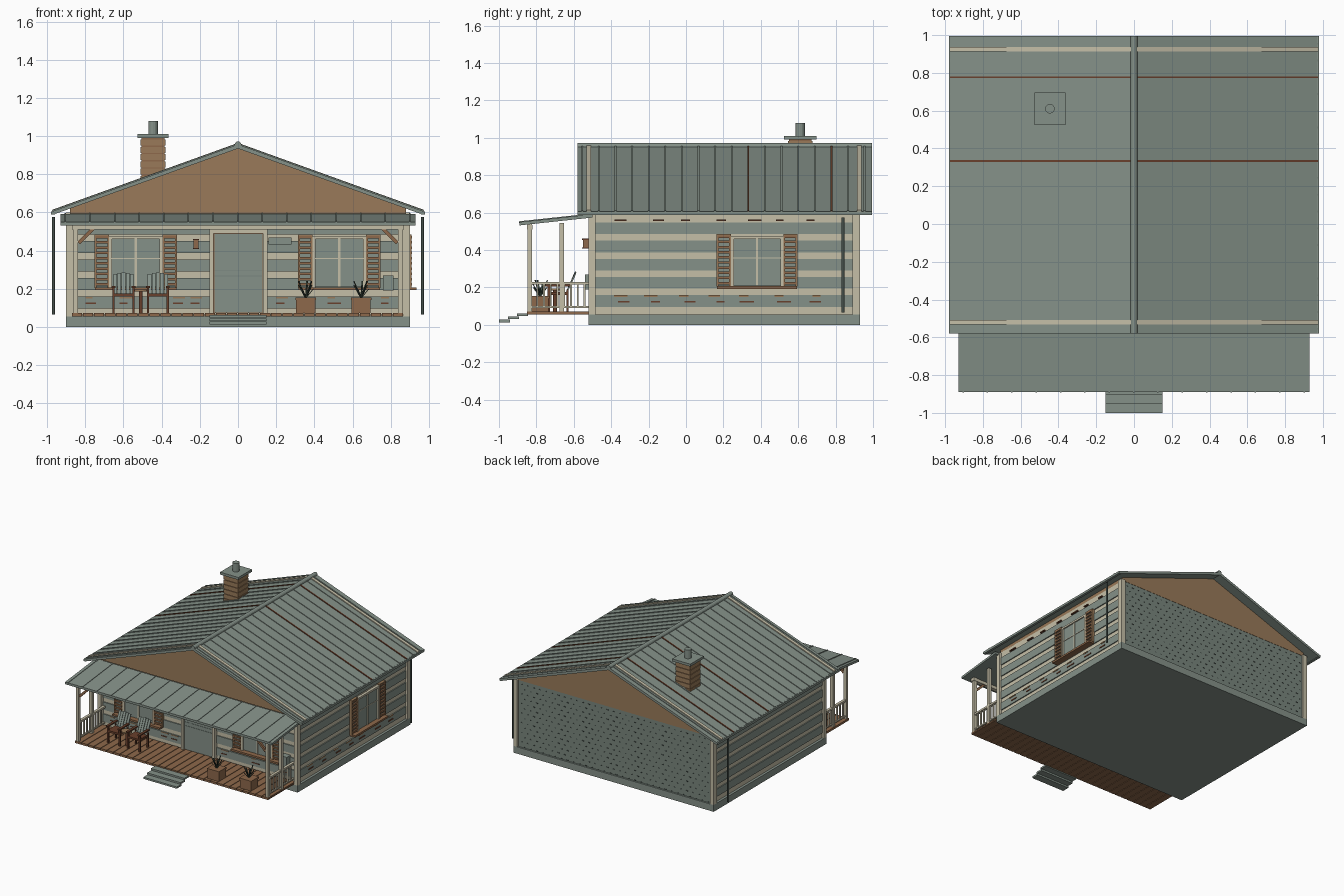
import bpy, bmesh, math, random
from mathutils import Vector, Matrix

if "Cube" in bpy.data.objects:
    bpy.data.objects.remove(bpy.data.objects["Cube"])

random.seed(4)


def mat(name, r, g, b):
    m = bpy.data.materials.new(name)
    m.diffuse_color = (r, g, b, 1)
    m.use_nodes = True
    m.node_tree.nodes["Principled BSDF"].inputs["Base Color"].default_value = m.diffuse_color
    return m


GREY = mat("grey_green", 0.235, 0.285, 0.25)
SHINGLE = mat("shingle_grey", 0.19, 0.235, 0.205)
DARK = mat("dark_grey", 0.06, 0.08, 0.07)
CREAM = mat("cream", 0.56, 0.52, 0.39)
TAN = mat("tan_wood", 0.32, 0.195, 0.10)
DECK = mat("deck_brown", 0.27, 0.14, 0.07)
RUST = mat("rust", 0.14, 0.05, 0.025)
LEAF = mat("leaf_green", 0.05, 0.075, 0.055)


def finish(name, bm, m):
    bmesh.ops.recalc_face_normals(bm, faces=bm.faces)
    me = bpy.data.meshes.new(name)
    bm.to_mesh(me)
    bm.free()
    me.materials.append(m)
    ob = bpy.data.objects.new(name, me)
    bpy.context.collection.objects.link(ob)
    return ob


def boxes(name, m, *specs):
    """Each spec is x0, x1, y0, y1, z0, z1."""
    bm = bmesh.new()
    for x0, x1, y0, y1, z0, z1 in specs:
        bmesh.ops.create_cube(bm, size=1, matrix=Matrix.Translation(
            ((x0 + x1) / 2, (y0 + y1) / 2, (z0 + z1) / 2))
            @ Matrix.Diagonal((abs(x1 - x0), abs(y1 - y0), abs(z1 - z0), 1)))
    return finish(name, bm, m)


def beams(name, m, w, h, *ends):
    """Square bars between pairs of points."""
    bm = bmesh.new()
    for a, b in ends:
        a, b = Vector(a), Vector(b)
        d = b - a
        rot = d.to_track_quat('Z', 'Y').to_matrix().to_4x4()
        bmesh.ops.create_cube(bm, size=1, matrix=Matrix.Translation((a + b) / 2) @ rot
                              @ Matrix.Diagonal((w, h, d.length, 1)))
    return finish(name, bm, m)


def prism(name, m, pts, lo, hi, axis='y'):
    """Profile in xz (or yz) swept along y (or x)."""
    bm = bmesh.new()
    P = (lambda p, t: (p[0], t, p[1])) if axis == 'y' else (lambda p, t: (t, p[0], p[1]))
    a = [bm.verts.new(P(p, lo)) for p in pts]
    b = [bm.verts.new(P(p, hi)) for p in pts]
    bm.faces.new(a)
    bm.faces.new(b[::-1])
    for i in range(len(pts)):
        j = (i + 1) % len(pts)
        bm.faces.new((a[i], a[j], b[j], b[i]))
    return finish(name, bm, m)


def cylinder(name, m, x, y, z0, z1, r):
    bm = bmesh.new()
    bmesh.ops.create_cone(bm, cap_ends=True, segments=16, radius1=r, radius2=r, depth=z1 - z0,
                          matrix=Matrix.Translation((x, y, (z0 + z1) / 2)))
    return finish(name, bm, m)


# Foundation and wall core
boxes("foundation", GREY, (-.9, .9, -.52, .93, 0, .055))
boxes("wall_core", CREAM, (-.88, .88, -.49, .905, .055, .6))
# Siding logs over the pale chinking
rows = [.128 + .097 * i for i in range(5)]
boxes("front_logs", GREY, *[(-.87, .87, -.498, -.485, z - .031, z + .031) for z in rows])
for s, n in ((-1, "left"), (1, "right")):
    boxes(n + "_logs", GREY, *[(s * .87, s * .888, -.49, .9, z - .031, z + .031) for z in rows])
    boxes(n + "_corner_boards", CREAM, (s * .865, s * .9, -.52, -.485, .055, .59),
          (s * .865, s * .9, .89, .93, .055, .6))
# Back wall of shingles with staggered joints
N = 14
h = .545 / N
boxes("back_shingles", SHINGLE, (-.866, .866, .9, .916, .055, .6))
boxes("back_shingle_joints", DARK, *[(x, x + .014, .91, .918, .057 + i * h, .063 + i * h)
      for i in range(N) for x in [-.85 + .055 * k + .027 * (i % 2) for k in range(31)]])
# Weathered patches low and high on the walls
for m, n, zs in ((TAN, "pale", (.15,)), (RUST, "dark", (.12, .555))):
    boxes("side_weathering_" + n, m, *[(.88, .892, y, y + random.uniform(.04, .08), z, z + .009)
          for z in zs for y in [-.4 + .17 * k + random.uniform(0, .06) for k in range(7)]])
    boxes("front_weathering_" + n, m, *[(x, x + random.uniform(.03, .07), -.501, -.49, z, z + .007)
          for z in zs[:1] for x in (-.8, -.62, -.34, -.25, .2, .47, .75)])

# Gables and main roof
prism("gable", TAN, [(-.88, .595), (.88, .595), (.88, .622), (0, .938), (-.88, .622)], -.5, .918)
Y0, Y1 = -.58, .995
for s, n in ((-1, "left"), (1, "right")):
    prism(n + "_roof", GREY, [(0, .935), (s * .97, .588), (s * .97, .607), (0, .957)], Y0, Y1)
    top, low = (0, .957), (s * .972, .607)
    line = lambda y: ((top[0], y, top[1]), (low[0], y, low[1]))
    ys = [-.555 + .0888 * i for i in range(18)]
    beams(n + "_roof_seams", GREY, .009, .01, *[line(y) for i, y in enumerate(ys) if i not in (10, 15)])
    beams(n + "_rusty_seams", RUST, .01, .011, *[line(y) for y in (.333, .777)])
    beams(n + "_roof_trim", CREAM, .024, .014, *[line(y) for y in (-.52, .925)])
    boxes(n + "_eave_edge", GREY, (s * .96, s * .98, Y0, Y1, .588, .606))
    cylinder(n + "_downspout", DARK, s * .967, .84, .065, .575, .008)
bm = bmesh.new()
bmesh.ops.create_cone(bm, cap_ends=True, segments=12, radius1=.018, radius2=.018, depth=Y1 - Y0,
                      matrix=Matrix.Translation((0, (Y0 + Y1) / 2, .955)) @ Matrix.Rotation(math.pi / 2, 4, 'X'))
finish("ridge_cap", bm, GREY)

# Chimney
cx, cy = -.445, .61
boxes("chimney_stack", DECK, (cx - .06, cx + .06, cy - .06, cy + .06, .7, .99))
boxes("chimney_courses", TAN, *[(cx - .065, cx + .065, cy - .065, cy + .065, z, z + .032)
      for z in [.76 + .038 * i for i in range(6)]])
boxes("chimney_cap", GREY, (cx - .082, cx + .082, cy - .087, cy + .087, .99, 1.01))
cylinder("chimney_pipe", GREY, cx, cy, 1.0, 1.08, .025)

# Porch roof, beam, deck and steps
prism("porch_roof", GREY, [(-.89, .532), (-.89, .55), (-.5, .592), (-.5, .574)], -.93, .93, 'x')
beams("porch_roof_seams", GREY, .008, .008,
      *[((-.905 + .129 * i, -.892, .55), (-.905 + .129 * i, -.5, .592)) for i in range(15)])
boxes("porch_beam", CREAM, (-.87, .87, -.85, -.82, .51, .535))
boxes("deck_base", DECK, (-.868, .868, -.84, -.52, .06, .066))
boxes("deck_planks", DECK, *[(-.87 + .058 * i, -.87 + .058 * i + .053, -.85, -.5, .056, .073) for i in range(30)])
boxes("steps", GREY, *[(-.15, .15, -1 + .048 * i, -.94 + .048 * i, .014 + .017 * i, .028 + .017 * i) for i in range(3)])
for s, n in ((-1, "left"), (1, "right")):
    boxes(n + "_porch_posts", CREAM, *[(s * .838, s * .864, y - .012, y + .012, .07, .545) for y in (-.835, -.665)])
    boxes(n + "_railing", CREAM, (s * .84, s * .862, -.83, -.5, .215, .23), (s * .844, s * .858, -.83, -.5, .09, .1),
          *[(s * .846, s * .856, -.8 + .036 * i, -.79 + .036 * i, .09, .22) for i in range(8)])
    beams(n + "_porch_brace", DECK, .018, .018, ((s * .835, -.835, .44), (s * .745, -.835, .53)))

# Brown door behind a thin storm panel, with pale frame
boxes("door", DECK, (-.128, .132, -.503, -.485, .073, .49))
boxes("storm_door", GREY, (-.124, .128, -.508, -.504, .075, .488))
boxes("door_rails", SHINGLE, (-.122, .126, -.51, -.506, .265, .269), (-.122, .126, -.51, -.506, .295, .299))
boxes("door_frame", CREAM, (-.15, -.128, -.52, -.48, .073, .51), (.132, .154, -.52, -.48, .073, .51),
      (-.15, .154, -.52, -.48, .49, .51))


# Shuttered windows, built facing the front and then turned into place
def window(name, place):
    parts = [
        boxes(name + "_glass", GREY, (-.128, .128, -.012, 0, .21, .465)),
        boxes(name + "_frame", CREAM, (-.14, -.124, -.022, 0, .205, .475), (.124, .14, -.022, 0, .205, .475),
              (-.14, .14, -.022, 0, .46, .475), (-.006, .006, -.018, 0, .21, .465),
              (-.128, .128, -.016, 0, .355, .361)),
        boxes(name + "_sill", DECK, (-.213, .213, -.05, 0, .193, .208))]
    for s in (-1, 1):
        parts.append(boxes(name + "_shutter", GREY, (s * .142, s * .213, -.014, 0, .21, .48)))
        parts.append(boxes(name + "_shutter_frame", TAN, (s * .14, s * .15, -.024, 0, .205, .485),
                           (s * .206, s * .216, -.024, 0, .205, .485), (s * .14, s * .216, -.024, 0, .472, .485)))
        parts.append(boxes(name + "_louvers", DECK, *[(s * .145, s * .212, -.026, 0, .217 + .0275 * i, .23 + .0275 * i)
                                                      for i in range(10)]))
    for p in parts:
        p.matrix_world = place


window("front_left_window", Matrix.Translation((-.535, -.496, 0)))
window("front_right_window", Matrix.Translation((.53, -.496, 0)))
window("side_window", Matrix.Translation((.886, .38, 0)) @ Matrix.Rotation(math.pi / 2, 4, 'Z'))

# Wall fittings
boxes("mailbox", GREY, (.76, .815, -.54, -.49, .19, .27))
boxes("number_plate", GREY, (.16, .28, -.506, -.49, .432, .468))
boxes("lantern", DECK, (-.232, -.208, -.55, -.49, .415, .455))
boxes("lantern_caps", RUST, *[(-.236, -.204, -.555, -.49, z, z + .007) for z in (.408, .455)])

# Porch chairs with slatted backs, and a small table
for x, n in ((-.6, "left"), (-.42, "right")):
    boxes(n + "_chair_frame", RUST, (x - .055, x + .055, -.74, -.63, .16, .175),
          *[(x + s * .046, x + s * .058, y, y + .012, .073, z) for s in (-1, 1) for y, z in ((-.74, .21), (-.64, .19))],
          *[(x + s * .042, x + s * .062, -.75, -.62, .205, .215) for s in (-1, 1)])
    beams(n + "_chair_back", GREY, .019, .008,
          *[((x + .022 * k, -.64, .17), (x + .022 * k, -.59, .285 - .004 * abs(k))) for k in range(-2, 3)])
cylinder("table_top", TAN, -.51, -.7, .185, .195, .04)
cylinder("table_leg", RUST, -.51, -.7, .073, .19, .01)

# Planters with spiky leaves
for x, n in ((.355, "left"), (.645, "right")):
    boxes(n + "_planter", DECK, (x - .05, x + .05, -.825, -.735, .073, .145))
    boxes(n + "_planter_rim", DECK, (x - .054, x + .054, -.829, -.731, .14, .155))
    beams(n + "_plant", LEAF, .008, .004,
          *[((x, -.78, .15), (x + .04 * math.cos(a), -.78 + .04 * math.sin(a), .2 + .02 * (i % 3)))
            for i, a in enumerate([k * math.tau / 9 for k in range(9)])])
